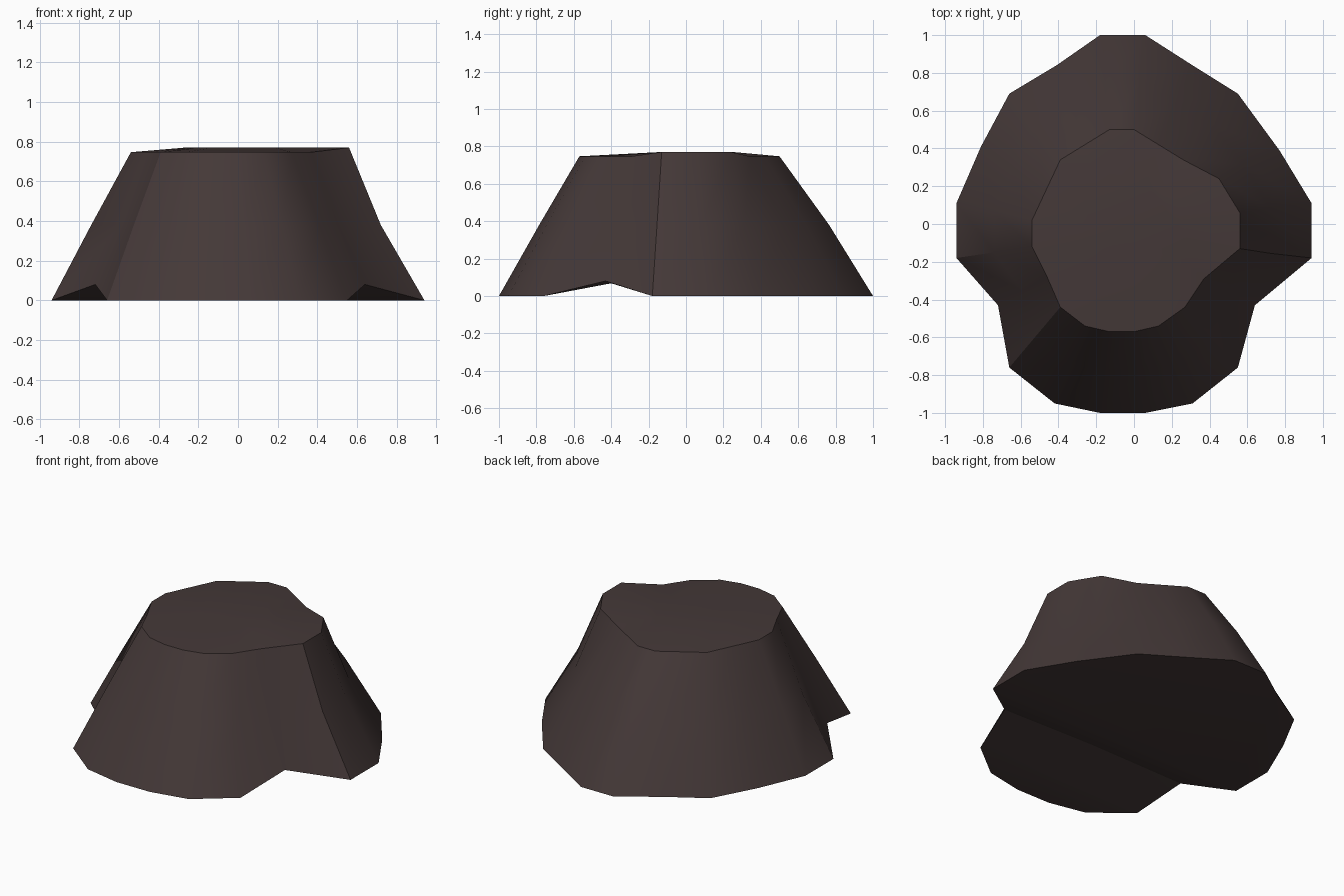
import bpy, bmesh
from mathutils import Vector

if "Cube" in bpy.data.objects:
    bpy.data.objects.remove(bpy.data.objects["Cube"])

# Dark bark colour
bark = bpy.data.materials.new("dark_brown_bark")
bark.use_nodes = True
colour = (0.058, 0.040, 0.039, 1)
bark.diffuse_color = colour
bark.node_tree.nodes["Principled BSDF"].inputs["Base Color"].default_value = colour

# Outlines, counter-clockwise from the front
base = [(-.18, -1), (.06, -1), (.31, -.95), (.55, -.76), (.64, -.43),
        (.94, -.18), (.94, .11), (.77, .39), (.55, .69), (.31, .84),
        (.06, 1), (-.18, 1), (-.41, .84), (-.66, .69), (-.81, .41),
        (-.94, .11), (-.94, -.18), (-.72, -.43), (-.66, -.76), (-.42, -.95)]
top = [(-.13, -.57), (0, -.57), (.13, -.54), (.27, -.44), (.37, -.29),
       (.56, -.13), (.56, .06), (.45, .24), (.26, .34), (.13, .42),
       (0, .5), (-.13, .5), (-.26, .42), (-.39, .34), (-.47, .17),
       (-.54, .02), (-.54, -.12), (-.46, -.28), (-.39, -.44), (-.26, -.54)]
notches = (4, 17)
raised = (5, 6, 7)
n = len(base)

bm = bmesh.new()
low = [bm.verts.new((x, y, .08 if i in notches else 0)) for i, (x, y) in enumerate(base)]
high = [bm.verts.new((x, y, .77 if i in raised else .747)) for i, (x, y) in enumerate(top)]

# Waist ring halfway up, pinched on the left and swollen at the back
waist = []
for a, b in zip(low, high):
    p = (a.co + b.co) / 2
    p.z = .38
    if p.x > .6:
        p.x -= .03
    if p.y > .5:
        p.y += .015
    waist.append(bm.verts.new(p))

# Slightly domed cut surface
inner = [bm.verts.new((x * .5, max(y * .5, -.13), .77)) for x, y in top]


def bridge(r, s):
    for i in range(n):
        j = (i + 1) % n
        bm.faces.new((r[i], r[j], s[j], s[i]))


bridge(low, waist)
bridge(waist, high)
bridge(high, inner)
bm.faces.new(inner)

# Underside, arched along a ridge between the two notches
ridge = bm.verts.new(Vector((0, -.40, .068)))
bm.faces.new(low[18:] + low[:4])
bm.faces.new(low[5:17])
for loop in ((18, 3), (5, 16)):
    a, b = (low[k] for k in loop)
    bm.faces.new((a, b, ridge))
for a, b in ((3, 4), (4, 5), (16, 17), (17, 18)):
    bm.faces.new((low[a], low[b], ridge))
bmesh.ops.recalc_face_normals(bm, faces=bm.faces)

mesh = bpy.data.meshes.new("tree_stump")
bm.to_mesh(mesh)
bm.free()
mesh.materials.append(bark)
stump = bpy.data.objects.new("tree_stump", mesh)
bpy.context.collection.objects.link(stump)
bpy.context.view_layer.objects.active = stump
stump.select_set(True)
bpy.ops.object.shade_smooth_by_angle(angle=.52)
